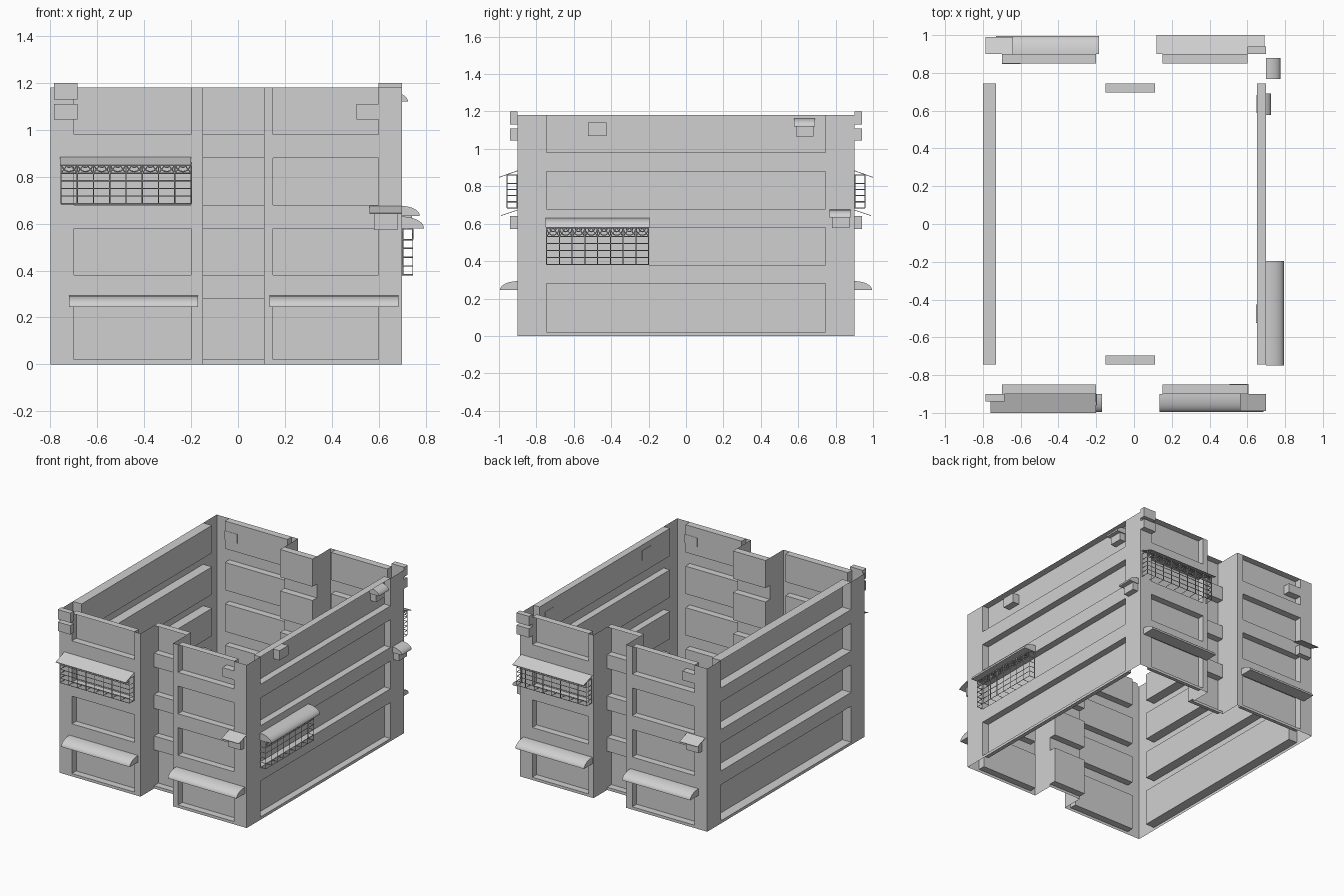
import bpy, bmesh, math
from mathutils import Matrix, Vector

cube = bpy.data.objects.get("Cube")
if cube:
    bpy.data.objects.remove(cube, do_unlink=True)

GREY = (0.63, 0.63, 0.63, 1)
mat = bpy.data.materials.new("plain_grey")
mat.use_nodes = True
mat.diffuse_color = GREY
mat.node_tree.nodes["Principled BSDF"].inputs["Base Color"].default_value = GREY

TOP = 1.18
BANDS = [(0.02, 0.28), (0.38, 0.58), (0.68, 0.88), (0.98, TOP)]

# Local frames: x along the wall, -y outwards
SIDES = {
    "front": Matrix.Translation((0, -0.9, 0)),
    "right": Matrix.Translation((0.7, 0, 0)) @ Matrix.Rotation(math.pi / 2, 4, "Z"),
    "back": Matrix.Translation((0, 0.9, 0)) @ Matrix.Rotation(math.pi, 4, "Z"),
}


def finish(name, bm, side=None):
    if side:
        bm.transform(SIDES[side])
    mesh = bpy.data.meshes.new(name)
    bm.to_mesh(mesh)
    bm.free()
    obj = bpy.data.objects.new(name, mesh)
    mesh.materials.append(mat)
    bpy.context.collection.objects.link(obj)
    return obj


def wall(name, start, end, panel=None, depth=0.05):
    """Thin wall whose panel span is pushed inwards in every storey band."""
    a, b = Vector((*start, 0)), Vector((*end, 0))
    along = (b - a).normalized()
    inward = Vector((-along.y, along.x, 0))
    us = sorted({0, (b - a).length, *(panel or ())})
    zs = sorted({0, *(z for band in BANDS for z in band)})
    bm = bmesh.new()

    def offset(i, j):
        if not panel or not (0 <= i < len(us) - 1 and 0 <= j < len(zs) - 1):
            return 0
        inside = panel[0] <= us[i] < panel[1]
        return depth if inside and any(lo == zs[j] for lo, hi in BANDS) else 0

    def quad(*pts):
        bm.faces.new([bm.verts.new(a + along * u + inward * d + Vector((0, 0, z)))
                      for u, d, z in pts])

    for i in range(len(us)):
        for j in range(len(zs)):
            d, left, below = offset(i, j), offset(i - 1, j), offset(i, j - 1)
            u, z = us[i], zs[j]
            if i + 1 < len(us) and j + 1 < len(zs):
                u2, z2 = us[i + 1], zs[j + 1]
                quad((u, d, z), (u2, d, z), (u2, d, z2), (u, d, z2))
            if j + 1 < len(zs) and d != left:
                quad((u, left, z), (u, d, z), (u, d, zs[j + 1]), (u, left, zs[j + 1]))
            if i + 1 < len(us) and d != below:
                quad((u, below, z), (us[i + 1], below, z), (us[i + 1], d, z), (u, d, z))
    bmesh.ops.remove_doubles(bm, verts=bm.verts, dist=0.0005)
    finish(name, bm)


def box(name, side, x, z, y):
    """Box spanning x, z, and y as (outer, inner)."""
    bm = bmesh.new()
    centre = [(s[0] + s[1]) / 2 for s in (x, y, z)]
    size = [abs(s[1] - s[0]) for s in (x, y, z)]
    bmesh.ops.create_cube(bm, size=1, matrix=Matrix.Translation(centre) @ Matrix.Diagonal((*size, 1)))
    finish(name, bm, side)


def prism(name, side, x, profile):
    """Closed (y, z) profile swept along x."""
    bm = bmesh.new()
    face = bm.faces.new([bm.verts.new((x[0], y, z)) for y, z in profile])
    new = bmesh.ops.extrude_face_region(bm, geom=[face])["geom"]
    bmesh.ops.translate(bm, vec=(x[1] - x[0], 0, 0),
                        verts=[v for v in new if isinstance(v, bmesh.types.BMVert)])
    bmesh.ops.recalc_face_normals(bm, faces=bm.faces)
    return finish(name, bm, side)


def round_awning(name, side, x, z, reach, rise, back=0):
    arc = [math.pi / 2 * k / 10 for k in range(11)]
    obj = prism(name, side, x, [(back, z)] + [(back - reach * math.cos(t), z + rise * math.sin(t)) for t in arc])
    bpy.ops.object.select_all(action="DESELECT")
    bpy.context.view_layer.objects.active = obj
    obj.select_set(True)
    bpy.ops.object.shade_smooth_by_angle(angle=math.radians(35))


def flat_awning(name, side, x, top, reach, drop):
    prism(name, side, x, [(0, top), (-reach, top - drop), (-reach, top - drop - 0.004), (0, top - 0.004)])


def cage(name, side, x, z, height, depth, bays=8):
    """Window cage of thin bars with a row of scrolls along its top."""
    curve = bpy.data.curves.new(name, "CURVE")
    curve.dimensions = "3D"
    curve.bevel_depth = 0.0028
    curve.bevel_resolution = 0
    curve.materials.append(mat)

    def rod(*pts):
        spline = curve.splines.new("POLY")
        spline.points.add(len(pts) - 1)
        for point, co in zip(spline.points, pts):
            point.co = (*co, 1)

    x0, x1 = x
    top, scroll = z + height, z + height - 0.045
    levels = [z + (scroll - z) * k / 4 for k in range(5)] + [top]
    for h in levels:
        rod((x0, 0, h), (x0, -depth, h), (x1, -depth, h), (x1, 0, h))
    step = (x1 - x0) / bays
    for k in range(bays + 1):
        u = x0 + step * k
        rod((u, 0, z), (u, -depth, z), (u, -depth, top), (u, 0, top))
        if k < bays:
            for radius in (0.48, 0.25):
                rod(*[(u + step * (0.5 + radius * math.cos(t)), -depth, top - 0.08 * radius * math.sin(t))
                      for t in [math.pi * n / 8 for n in range(9)]])
            rod((u, -depth, scroll), (u + step / 2, -depth, top), (u + step, -depth, scroll))
    for u in (x0, x1):
        rod((u, -0.003, z), (u, -0.003, top))
    obj = bpy.data.objects.new(name, curve)
    bpy.context.collection.objects.link(obj)
    obj.matrix_world = SIDES[side]


# Shell: the front and back are each split by a deep central recess
L, R, F, C = -0.8, 0.7, 0.9, 0.745
IN_L, IN_R = -0.15, 0.11
wall("front_wall_right", (L, -F), (IN_L, -F), (0.1, 0.6))
wall("front_recess_cheek_right", (IN_L, -F), (IN_L, -C))
wall("front_recess_wall", (IN_L, -C), (IN_R, -C), (0, IN_R - IN_L))
wall("front_recess_cheek_left", (IN_R, -C), (IN_R, -F))
wall("front_wall_left", (IN_R, -F), (R, -F), (0.04, 0.49))
wall("left_side_wall", (R, -F), (R, F), (F - C, F + C))
wall("back_wall_left", (R, F), (IN_R, F), (0.1, 0.55))
wall("back_recess_cheek_left", (IN_R, F), (IN_R, C))
wall("back_recess_wall", (IN_R, C), (IN_L, C), (0, IN_R - IN_L))
wall("back_recess_cheek_right", (IN_L, C), (IN_L, F))
wall("back_wall_right", (IN_L, F), (L, F), (0.05, 0.55))
wall("right_side_wall", (L, F), (L, -F), (F - C, F + C), 0.07)

# Matching fittings on the front and back
LAYOUT = {
    "front": dict(cage=(-0.755, -0.2), cover=(-0.76, -0.2), low_a=(-0.72, -0.17), low_b=(0.135, 0.685),
                  corner=(-0.785, -0.685), hood=(0.56, 0.70), unit=(0.58, 0.68), inset=(0.505, 0.605)),
    "back": dict(cage=(-0.685, -0.125), cover=(-0.69, -0.12), low_a=(-0.67, -0.12), low_b=(0.185, 0.73),
                 corner=(-0.70, -0.60), hood=(0.64, 0.785), unit=(0.66, 0.76), inset=(0.60, 0.70)),
}
for side, p in LAYOUT.items():
    cage(side + "_window_cage", side, p["cage"], 0.685, 0.175, 0.057)
    flat_awning(side + "_cage_awning", side, p["cover"], 0.885, 0.1, 0.035)
    round_awning(side + "_low_awning_a", side, p["low_a"], 0.245, 0.095, 0.048)
    round_awning(side + "_low_awning_b", side, p["low_b"], 0.245, 0.095, 0.048)
    box(side + "_corner_unit_upper", side, p["corner"], (1.13, 1.2), (-0.04, 0))
    box(side + "_corner_unit_lower", side, p["corner"], (1.045, 1.11), (-0.04, 0))
    flat_awning(side + "_unit_hood", side, p["hood"], 0.675, 0.09, 0.03)
    box(side + "_hooded_unit", side, p["unit"], (0.573, 0.642), (-0.04, 0))
    box(side + "_inset_unit", side, p["inset"], (1.045, 1.11), (0, 0.052))

# Fittings on the +x side wall
cage("side_window_cage", "right", (-0.745, -0.2), 0.382, 0.195, 0.045)
round_awning("side_cage_awning", "right", (-0.75, -0.195), 0.58, 0.093, 0.05)
box("side_inset_unit", "right", (-0.525, -0.425), (1.07, 1.14), (0, 0.053))
round_awning("side_upper_hood", "right", (0.577, 0.69), 1.12, 0.075, 0.042, 0.05)
box("side_upper_unit", "right", (0.587, 0.683), (1.065, 1.12), (0.005, 0.052))
round_awning("side_corner_hood", "right", (0.767, 0.88), 0.633, 0.075, 0.042)
box("side_corner_unit", "right", (0.78, 0.875), (0.578, 0.633), (-0.042, 0))
